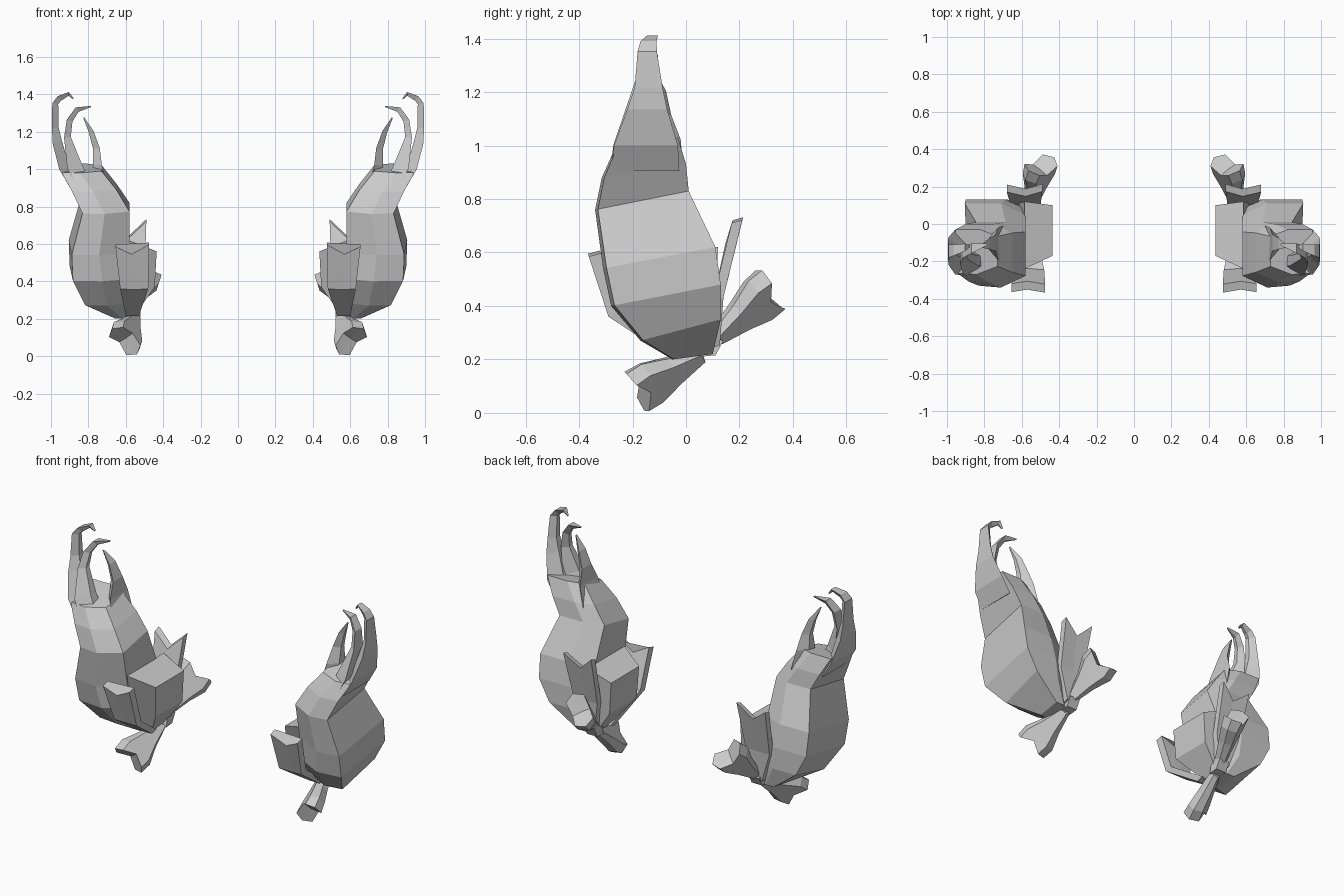
import bpy, bmesh
from mathutils import Vector


def finish(name, bm):
    """Turn a bmesh into a flat-shaded object mirrored across x = 0."""
    bmesh.ops.recalc_face_normals(bm, faces=bm.faces)
    mesh = bpy.data.meshes.new(name)
    bm.to_mesh(mesh)
    bm.free()
    obj = bpy.data.objects.new(name, mesh)
    bpy.context.collection.objects.link(obj)
    mod = obj.modifiers.new("mirror", 'MIRROR')
    mod.use_mirror_merge = False
    return obj


def loft(name, rings):
    """Skin a list of equal-length rings and cap both ends."""
    bm = bmesh.new()
    vs = [[bm.verts.new(p) for p in r] for r in rings]
    n = len(rings[0])
    for a, b in zip(vs, vs[1:]):
        for i in range(n):
            j = (i + 1) % n
            bm.faces.new((a[i], a[j], b[j], b[i]))
    bm.faces.new(vs[0])
    bm.faces.new(vs[-1])
    return finish(name, bm)


# Main shell: tilted six-sided rings (x inner, x outer, y front, z front, y back, z back)
sections = [
    (0.57, 0.66, -0.05, 0.20, 0.10, 0.22),
    (0.57, 0.83, -0.17, 0.27, 0.13, 0.35),
    (0.55, 0.90, -0.28, 0.40, 0.13, 0.48),
    (0.58, 0.905, -0.31, 0.54, 0.11, 0.62),
    (0.58, 0.845, -0.34, 0.76, 0.01, 0.83),
    (0.65, 0.90, -0.315, 0.88, 0.00, 0.93),
    (0.73, 0.955, -0.27, 0.98, -0.03, 1.03),
]
rings = []
for x0, x1, yf, zf, yb, zb in sections:
    def at(u, t):
        return (x0 + (x1 - x0) * u, yf + (yb - yf) * t, zf + (zb - zf) * t)
    rings.append([at(1, 1), at(0.95, 0.03), at(0.5, 0), at(0, 0.18),
                  at(0, 0.85), at(0.4, 1)])
loft("shell", rings)


# Claws: blades flat on one side, along a hooked path (x, y, z, half thickness, half depth)
def claw(name, path, flat=-1):
    pts = [Vector(p[:3]) for p in path]
    rings = []
    for i, p in enumerate(path):
        t = pts[min(i + 1, len(pts) - 1)] - pts[max(i - 1, 0)]
        n = Vector((-t.z, 0, t.x)).normalized() * p[3] * flat
        d = Vector((0, p[4], 0))
        rings.append([pts[i] + n + d, pts[i] + n - d,
                      pts[i] - n - d * 0.35, pts[i] - n + d * 0.35])
    loft(name, rings)


claw("outer_claw", [(0.875, -0.15, 0.92, 0.03, 0.125), (0.93, -0.15, 1.01, 0.028, 0.12),
                    (0.965, -0.145, 1.14, 0.026, 0.075), (0.977, -0.14, 1.22, 0.018, 0.052),
                    (0.977, -0.145, 1.35, 0.016, 0.036),
                    (0.955, -0.14, 1.378, 0.015, 0.03), (0.905, -0.125, 1.402, 0.01, 0.02),
                    (0.88, -0.12, 1.375, 0.003, 0.005)])
claw("middle_claw", [(0.82, -0.20, 0.90, 0.04, 0.09), (0.875, -0.195, 1.02, 0.04, 0.075),
                     (0.912, -0.17, 1.17, 0.018, 0.045), (0.90, -0.15, 1.26, 0.016, 0.032),
                     (0.86, -0.13, 1.318, 0.014, 0.026), (0.785, -0.11, 1.335, 0.003, 0.005)])
claw("inner_claw", [(0.73, -0.11, 0.90, 0.03, 0.10), (0.752, -0.105, 1.02, 0.024, 0.085),
                    (0.757, -0.10, 1.11, 0.018, 0.045), (0.785, -0.105, 1.20, 0.013, 0.03),
                    (0.825, -0.12, 1.275, 0.003, 0.005)], 1)


# Armour plates: rows of outline points (x, z) following a bent side profile of (z, y)
def plate(name, outline, bend, thickness):
    def y_at(z):
        for (z0, y0), (z1, y1) in zip(bend, bend[1:]):
            if z <= z1:
                return y0 + (y1 - y0) * (z - z0) / (z1 - z0)
        return bend[-1][1]
    rings = []
    for row in outline:
        ring = [(x, y_at(z), z) for x, z in row]
        rings.append(ring + [(x, y + thickness, z + 0.012) for x, y, z in reversed(ring)])
    loft(name, rings)


plate("front_plate",
      [[(0.53, 0.215), (0.565, 0.215), (0.60, 0.215)],
       [(0.48, 0.36), (0.56, 0.355), (0.63, 0.36)],
       [(0.475, 0.595), (0.57, 0.545), (0.655, 0.585)]],
      [(0.215, -0.07), (0.36, -0.29), (0.61, -0.372)], 0.045)
plate("back_plate",
      [[(0.53, 0.24), (0.57, 0.24), (0.60, 0.24)],
       [(0.50, 0.42), (0.57, 0.42), (0.66, 0.42)],
       [(0.49, 0.72), (0.58, 0.635), (0.68, 0.71)]],
      [(0.22, 0.085), (0.42, 0.10), (0.56, 0.125), (0.74, 0.18)], 0.04)

# Inner guard: block bulging from the inner side, tapering towards the bottom
guard = [(0.55, 0.22, -0.04, 0.08), (0.445, 0.37, -0.16, 0.10),
         (0.435, 0.56, -0.17, 0.10), (0.585, 0.62, -0.24, 0.12), (0.62, 0.40, -0.22, 0.11)]
loft("inner_guard", [[(x, ya, z) for x, z, ya, yb in guard],
                     [(x, yb, z) for x, z, ya, yb in guard]])


# Forked bones: a notched outline with bevelled broad sides
def bone(name, start, lobe_a, lobe_b, thick):
    s, a, b = Vector(start), Vector(lobe_a), Vector(lobe_b)
    d = (a + b) / 2 - s
    w = (a - b) / 2
    n = d.cross(w).normalized()
    outline = [(0, -0.3), (0.45, -0.7), (0.8, -1.15), (1.04, -1.1),
               (0.9, 0), (1.04, 1.1), (0.8, 1.15), (0.45, 0.7), (0, 0.3)]
    rings = []
    for off, k in ((-1, 0.7), (0, 1), (1, 0.7)):
        rings.append([s + d * (0.5 + (u - 0.5) * (0.85 + 0.15 * k)) + w * v * k
                      + n * off * thick * (0.55 + 0.45 * u) for u, v in outline])
    loft(name, rings)


bone("lower_bone", (0.555, 0.06, 0.22), (0.665, -0.21, 0.145), (0.545, -0.15, 0.02), 0.05)
bone("rear_bone", (0.55, 0.11, 0.28), (0.56, 0.28, 0.52), (0.435, 0.345, 0.395), 0.055)

# Knuckle joining the bones under the shell
loft("knuckle", [[(x, 0.05, 0.21), (x, 0.11, 0.215), (x, 0.14, 0.27), (x, 0.07, 0.29)]
                 for x in (0.52, 0.59)])
